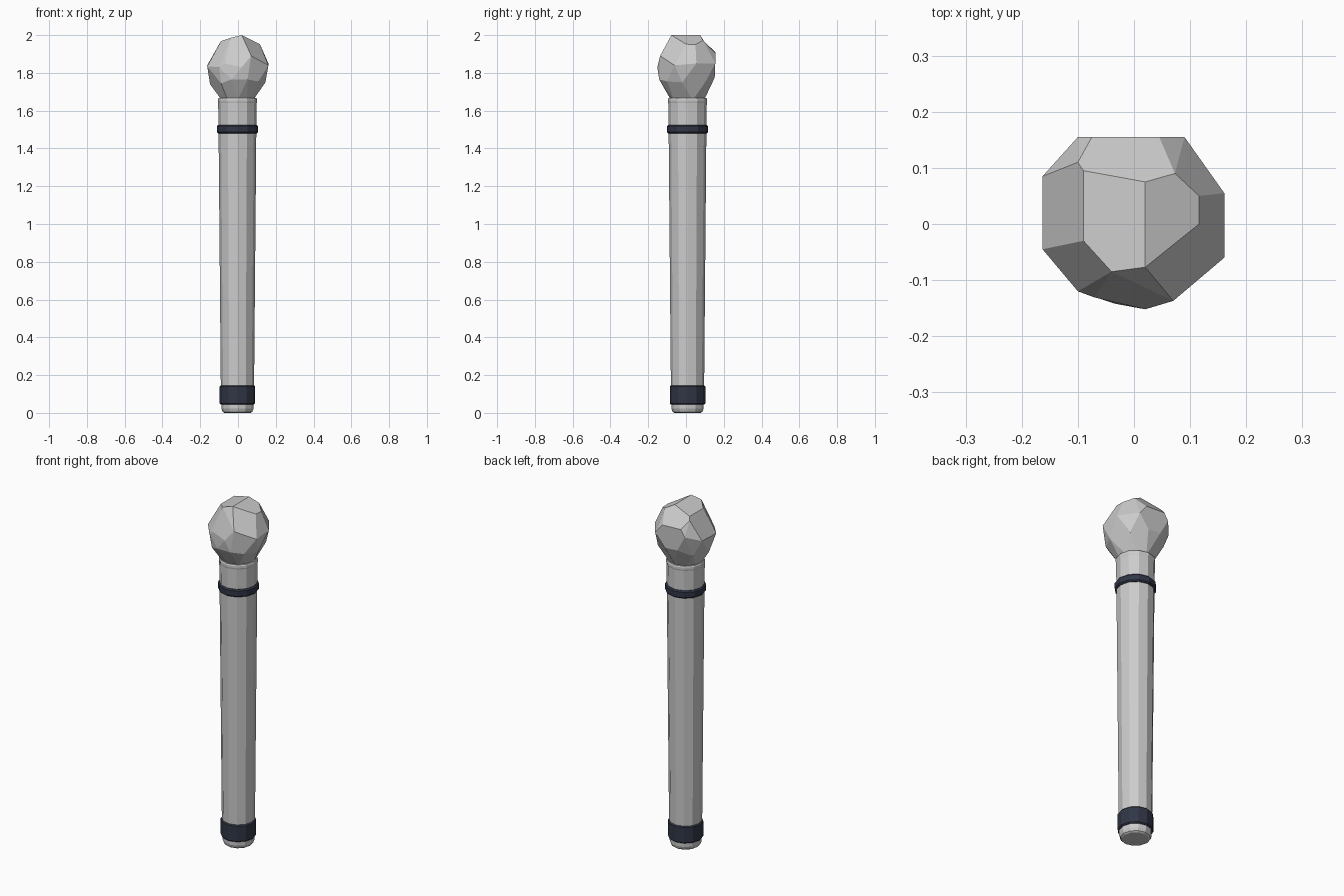
import bpy, bmesh, math

if "Cube" in bpy.data.objects:
    bpy.data.objects.remove(bpy.data.objects["Cube"])

CX, CY, SIDES = -0.003, 0.008, 12
dark = bpy.data.materials.new("dark_band")
dark.diffuse_color = (0.03, 0.037, 0.06, 1)
dark.use_nodes = True
dark.node_tree.nodes["Principled BSDF"].inputs["Base Color"].default_value = dark.diffuse_color


def finish(name, bm, mat=None):
    bmesh.ops.recalc_face_normals(bm, faces=bm.faces)
    me = bpy.data.meshes.new(name)
    bm.to_mesh(me)
    bm.free()
    ob = bpy.data.objects.new(name, me)
    bpy.context.collection.objects.link(ob)
    if mat:
        me.materials.append(mat)
    return ob


def lathe(name, profile, mat=None, closed=False):
    """Turn an (r, z) profile into a low-poly solid; open ends are capped."""
    bm = bmesh.new()
    rings = []
    for r, z in profile:
        rings.append([bm.verts.new((CX + r * math.cos(2 * math.pi * i / SIDES),
                                    CY + r * math.sin(2 * math.pi * i / SIDES), z))
                      for i in range(SIDES)])
    pairs = list(zip(rings, rings[1:]))
    if closed:
        pairs.append((rings[-1], rings[0]))
    else:
        bm.faces.new(rings[0])
        bm.faces.new(rings[-1])
    for a, b in pairs:
        for i in range(SIDES):
            j = (i + 1) % SIDES
            bm.faces.new((a[i], a[j], b[j], b[i]))
    return finish(name, bm, mat)


def band(name, z0, z1, r_in, r_out, bevel):
    lathe(name, [(r_in, z0), (r_out - bevel, z0), (r_out, z0 + bevel),
                 (r_out, z1 - bevel), (r_out - bevel, z1), (r_in, z1)], dark, True)


# Tapered handle with rounded foot and top rim
lathe("handle", [(0.070, 0.0), (0.079, 0.006), (0.085, 0.022), (0.088, 0.14),
                 (0.1, 1.5), (0.102, 1.64), (0.104, 1.648), (0.104, 1.66),
                 (0.101, 1.667), (0.093, 1.667), (0.089, 1.655)])

# Dark bands
band("lower_band", 0.045, 0.145, 0.08, 0.094, 0.006)
band("upper_band", 1.48, 1.525, 0.09, 0.109, 0.007)

# Faceted head: hull of its corner points
upper = [(.02, .075, 2), (.02, -.077, 2), (-.04, -.085, 1.985), (-.09, -.03, 1.968),
         (-.09, .095, 1.968), (.073, .09, 1.972), (.116, .05, 1.95), (.116, 0, 1.952),
         (-.1, .11, 1.952)]
middle = [(-.163, .085, 1.84), (-.163, -.045, 1.835), (.07, -.137, 1.89), (.02, -.152, 1.83),
          (-.07, -.131, 1.85), (-.1, -.12, 1.83), (.161, .055, 1.85), (.161, -.06, 1.84),
          (.045, .155, 1.905), (.09, .155, 1.85), (-.075, .155, 1.91), (-.1, .155, 1.87)]
lower = [(-.034, -.142, 1.765), (.05, -.142, 1.765), (.145, -.02, 1.75), (-.09, -.112, 1.745),
         (-.148, 0, 1.74), (.03, .152, 1.775), (-.05, .152, 1.78), (.11, .102, 1.75),
         (-.115, .1, 1.745), (.108, -.1, 1.755)]
base = [(CX + .087 * math.cos(math.radians(a)), CY + .087 * math.sin(math.radians(a)), 1.655)
        for a in range(18, 378, 36)]
bm = bmesh.new()
for p in upper + middle + lower + base:
    bm.verts.new(p)
hull = bmesh.ops.convex_hull(bm, input=bm.verts[:])
loose = {g for g in hull["geom_interior"] + hull["geom_unused"]
         if isinstance(g, bmesh.types.BMVert)}
bmesh.ops.delete(bm, geom=list(loose), context='VERTS')
bmesh.ops.dissolve_limit(bm, angle_limit=math.radians(11), verts=bm.verts[:], edges=bm.edges[:])
finish("head", bm)
